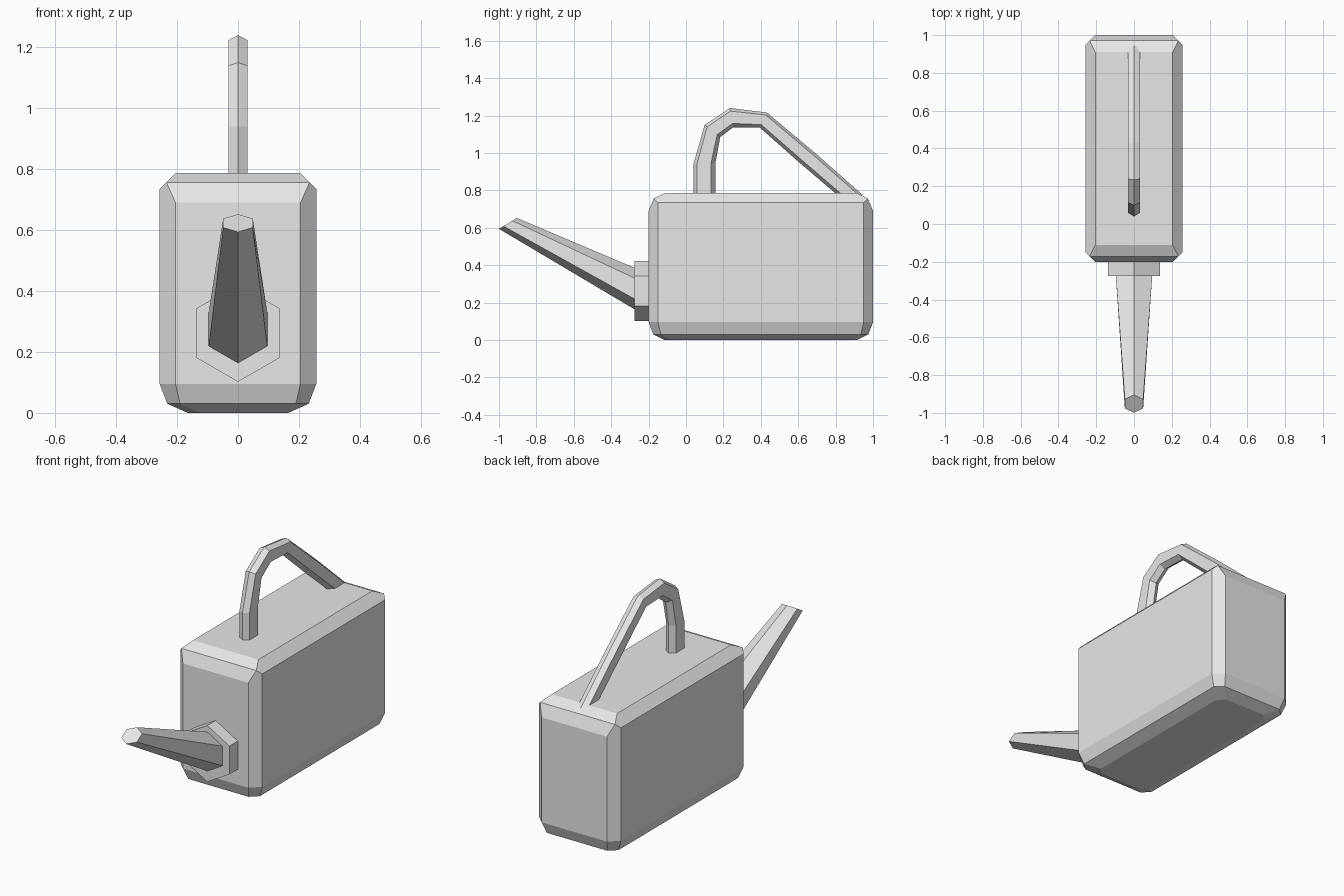
import bpy
import bmesh
import math
from mathutils import Vector

cube = bpy.data.objects.get("Cube")
if cube:
    bpy.data.objects.remove(cube, do_unlink=True)

# Single plain grey finish
grey = bpy.data.materials.new("light_grey")
grey.use_nodes = True
grey.diffuse_color = (0.8, 0.8, 0.8, 1)
grey.node_tree.nodes["Principled BSDF"].inputs["Base Color"].default_value = (0.8, 0.8, 0.8, 1)


def finish(name, bm):
    bmesh.ops.recalc_face_normals(bm, faces=bm.faces[:])
    mesh = bpy.data.meshes.new(name)
    bm.to_mesh(mesh)
    bm.free()
    mesh.materials.append(grey)
    obj = bpy.data.objects.new(name, mesh)
    bpy.context.collection.objects.link(obj)
    return obj


def loft(name, rings):
    """Skin a list of equal-sized point rings and cap both ends."""
    bm = bmesh.new()
    loops = [[bm.verts.new(p) for p in ring] for ring in rings]
    for a, b in zip(loops, loops[1:]):
        n = len(a)
        for i in range(n):
            j = (i + 1) % n
            bm.faces.new((a[i], a[j], b[j], b[i]))
    bm.faces.new(loops[0])
    bm.faces.new(loops[-1])
    return finish(name, bm)


def hexagon(centre, radius, up):
    """Hexagon with a corner along the given up direction in the YZ plane."""
    side, up = Vector((1, 0, 0)), Vector(up).normalized()
    angles = [math.radians(60 * i) for i in range(6)]
    return [Vector(centre) + radius * (math.sin(a) * side + math.cos(a) * up) for a in angles]


# Tank: chamfered box as the hull of one corner mirrored four ways
corner = [
    (0.125, 0.515, 0), (0.165, 0.475, 0),
    (0.19, 0.575, 0.03), (0.232, 0.535, 0.03),
    (0.205, 0.6, 0.095), (0.257, 0.55, 0.095),
    (0.205, 0.6, 0.69), (0.257, 0.55, 0.735),
    (0.235, 0.572, 0.757), (0.205, 0.51, 0.787),
]
bm = bmesh.new()
for sx in (-1, 1):
    for sy in (-1, 1):
        for x, y, z in corner:
            bm.verts.new((sx * x, 0.4 + sy * y, z))
bmesh.ops.convex_hull(bm, input=bm.verts[:])
bmesh.ops.dissolve_limit(bm, angle_limit=math.radians(2), verts=bm.verts[:], edges=bm.edges[:])
finish("tank", bm)

# Collar where the spout meets the tank
loft("spout_collar", [hexagon((0, y, 0.262), 0.16, (0, 0, 1)) for y in (-0.19, -0.275)])

# Tapered spout with a slanted mouth
loft("spout", [
    hexagon((0, -0.25, 0.262), 0.113, (0, 0, 1)),
    hexagon((0, -0.952, 0.623), 0.056, (0, 0.095, 0.058)),
])

# Handle: outer and inner (y, z) edge at each bend
bends = [
    ((0.04, 0.75), (0.157, 0.75)),
    ((0.04, 0.94), (0.157, 0.945)),
    ((0.10, 1.15), (0.183, 1.085)),
    ((0.235, 1.24), (0.253, 1.137)),
    ((0.432, 1.216), (0.395, 1.135)),
    ((0.69, 1.0), (0.61, 0.945)),
    ((0.945, 0.775), (0.845, 0.745)),
]
rings = []
for outer, inner in bends:
    o, i = Vector((0, *outer)), Vector((0, *inner))
    side = Vector((0.031, 0, 0))
    near, far = o.lerp(i, 0.16), o.lerp(i, 0.8)
    rings.append([o, near + side, far + side, i, far - side, near - side])
loft("handle", rings)
